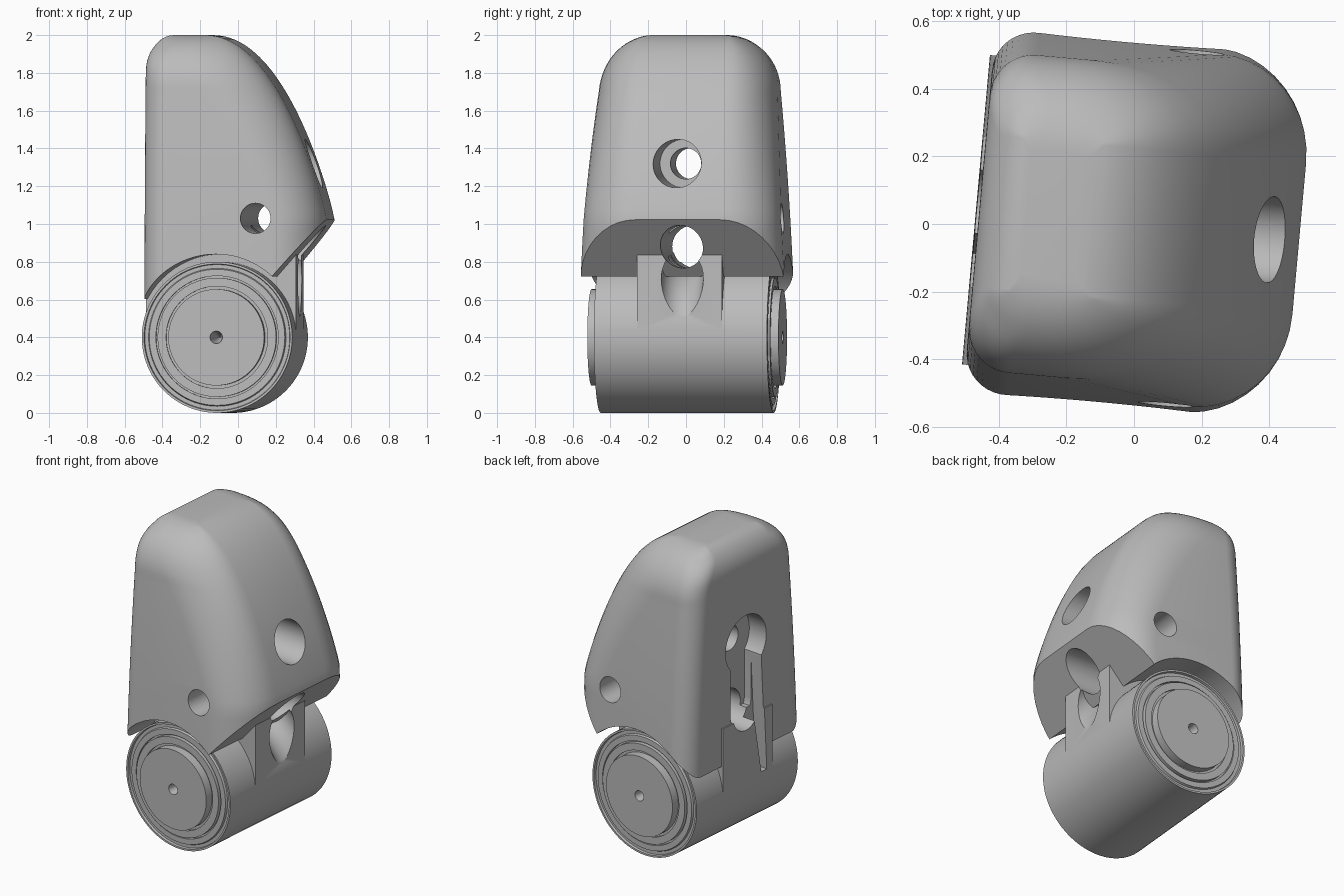
import bpy, bmesh, math

if "Cube" in bpy.data.objects:
    bpy.data.objects.remove(bpy.data.objects["Cube"])

YAW = -0.09          # the whole assembly is turned slightly about z
HUB_X, HUB_Z = -0.07, 0.4

grey = bpy.data.materials.new("plain grey")
grey.diffuse_color = (0.5, 0.5, 0.5, 1)
grey.use_nodes = True
grey.node_tree.nodes["Principled BSDF"].inputs["Base Color"].default_value = grey.diffuse_color


def make(name, bm):
    bmesh.ops.recalc_face_normals(bm, faces=bm.faces)
    me = bpy.data.meshes.new(name)
    bm.to_mesh(me)
    bm.free()
    ob = bpy.data.objects.new(name, me)
    bpy.context.collection.objects.link(ob)
    me.materials.append(grey)
    return ob


def loft(name, rings):
    """Skin a list of equal-length rings and cap the ends."""
    bm = bmesh.new()
    vs = [[bm.verts.new(p) for p in r] for r in rings]
    n = len(rings[0])
    for a, b in zip(vs, vs[1:]):
        for i in range(n):
            j = (i + 1) % n
            bm.faces.new((a[i], a[j], b[j], b[i]))
    bm.faces.new(vs[0])
    bm.faces.new(vs[-1])
    return make(name, bm)


def rod(name, axis, r, a, b, c1, c2, seg=64):
    """Cylinder along x or y from a to b; c1, c2 are the other two coordinates."""
    def pt(t, k):
        u, v = c1 + r * math.cos(k), c2 + r * math.sin(k)
        return (t, u, v) if axis == 'x' else (u, t, v)
    return loft(name, [[pt(t, 2 * math.pi * i / seg) for i in range(seg)] for t in (a, b)])


def prism_y(name, poly, a, b):
    return loft(name, [[(x, y, z) for x, z in poly] for y in (a, b)])


def prism_x(name, poly, a, b):
    return loft(name, [[(x, y, z) for y, z in poly] for x in (a, b)])


def boolean(ob, tools, op='DIFFERENCE'):
    bpy.context.view_layer.objects.active = ob
    for t in tools:
        m = ob.modifiers.new("cut", 'BOOLEAN')
        m.operation, m.solver, m.object = op, 'EXACT', t
        bpy.ops.object.modifier_apply(modifier=m.name)


def finish(ob):
    bpy.ops.object.select_all(action='DESELECT')
    ob.select_set(True)
    bpy.context.view_layer.objects.active = ob
    bpy.ops.object.shade_smooth_by_angle(angle=math.radians(30))
    ob.rotation_euler.z = YAW


# ---- housing: stacked rounded sections -------------------------------------
def section(z, k=10):
    t = max(0, (z - 1.02) / 0.98)
    xf = -0.16 + 0.652 * max(0, 1 - t ** 1.15) ** 0.47
    e = max(0, (z - 1.82) / 0.18)
    xb = -0.32 - 0.14 * math.sqrt(max(0, 1 - e * e))
    if z < 1.7:
        hw = 0.545 - 0.038 * (z - 0.6) - 0.024 * (z - 0.6) ** 2
    else:
        hw = 0.19 + 0.284 * math.sqrt(max(0, 1 - ((z - 1.7) / 0.3) ** 2))
    w = xf - xb
    ry = max(0.01, hw - 0.225)
    rxf = min(0.28 * (1 + 0.5 * t), 0.6 * w)
    rxb, ryb = min(0.13, 0.3 * w), min(0.13, ry)
    corners = [(xf, 1, rxf, ry, 0, 1), (xb, 1, rxb, ryb, 1, -1),
               (xb, -1, rxb, ryb, 2, -1), (xf, -1, rxf, ry, 3, 1)]
    ring = []
    for x, sy, rx, r, q, sx in corners:
        for i in range(k + 1):
            a = (q + i / k) * math.pi / 2
            ring.append((x - sx * rx + rx * math.cos(a),
                         sy * (hw - r) + r * math.sin(a), z))
    return ring


N = 44
housing = loft("housing", [section(0.5 + 1.5 * math.sin(math.pi / 2 * i / N)) for i in range(N + 1)])

# cutters for the housing
cord_hole = rod("cord_hole_cutter", 'x', 0.113, -1, 1, 0.01, 0.88)
notch = prism_x("back_notch_cutter", [(0, 1.2), (-0.139, 1.2), (-0.18, 0.45), (-0.13, 0.45)], -0.7, -0.38)


def slot(name, r, z0, z1, depth):
    """Vertical slot with round ends, sunk into the back face."""
    pts = []
    for i in range(66):
        half, k = divmod(i, 33)
        a = math.pi * (half + k / 32)
        pts.append((r * math.cos(a), (z0 if half else z1) + r * math.sin(a)))
    return prism_x(name, pts, -0.6, -0.46 + depth)


cutters = [
    rod("wheel_clearance_cutter", 'y', 0.44, -1, 1, HUB_X, HUB_Z, 128),
    prism_y("underside_cutter", [(0.15, 0.632), (0.6, 1.147), (0.6, 0.3), (0.15, 0.3)], -1, 1),
    rod("cross_hole_cutter", 'y', 0.08, -1, 1, 0.14, 1.03),
    rod("screw_head_cutter", 'x', 0.128, 0.0, 1, -0.01, 1.32),
    rod("screw_hole_cutter", 'x', 0.082, -1, 0.5, -0.001, 1.32),
    cord_hole,
    slot("keyhole_slot_cutter", 0.14, 0.9, 1.3, 0.13),
    rod("keyhole_round_cutter", 'x', 0.185, -0.6, -0.33, 0.0, 1.32),
    notch,
]
boolean(housing, cutters)

# ---- roller: lathed drum with ringed ends and raised hubs ------------------
half = [(0.002, 0.3), (0.033, 0.508), (0.255, 0.508), (0.255, 0.455), (0.27, 0.455),
        (0.27, 0.468), (0.315, 0.468), (0.315, 0.44), (0.325, 0.44), (0.325, 0.458),
        (0.36, 0.458), (0.365, 0.445), (0.385, 0.445), (0.388, 0.46), (0.4, 0.46)]
profile = [(r, -y) for r, y in half] + [(r, y) for r, y in reversed(half)]
SEG = 96
rings = [[(HUB_X + r * math.cos(2 * math.pi * i / SEG), y, HUB_Z + r * math.sin(2 * math.pi * i / SEG))
          for i in range(SEG)] for r, y in profile]
roller = loft("roller", rings)

# neck block joining roller and housing
neck = prism_y("neck_block", [(-0.468, 0.4), (0.328, 0.4), (0.328, 0.85), (-0.468, 0.85)], -0.23, 0.22)

# curved cord channel over the front of the roller, fading out lower down
arc = []
for i in range(41):
    a = math.radians(5 + 95 * i / 40)
    ring = []
    for j in range(32):
        b = 2 * math.pi * j / 32
        R = 0.48 + 0.06 * (1 - math.sin(a)) + 0.112 * math.cos(b)
        ring.append((HUB_X + R * math.cos(a), 0.01 + 0.112 * math.sin(b), HUB_Z + R * math.sin(a)))
    arc.append(ring)
channel = loft("cord_channel_cutter", arc)

boolean(roller, [neck], 'UNION')
boolean(roller, [channel, cord_hole, notch])

for helper in cutters + [channel, neck]:
    bpy.data.objects.remove(helper)
for ob in (housing, roller):
    finish(ob)
